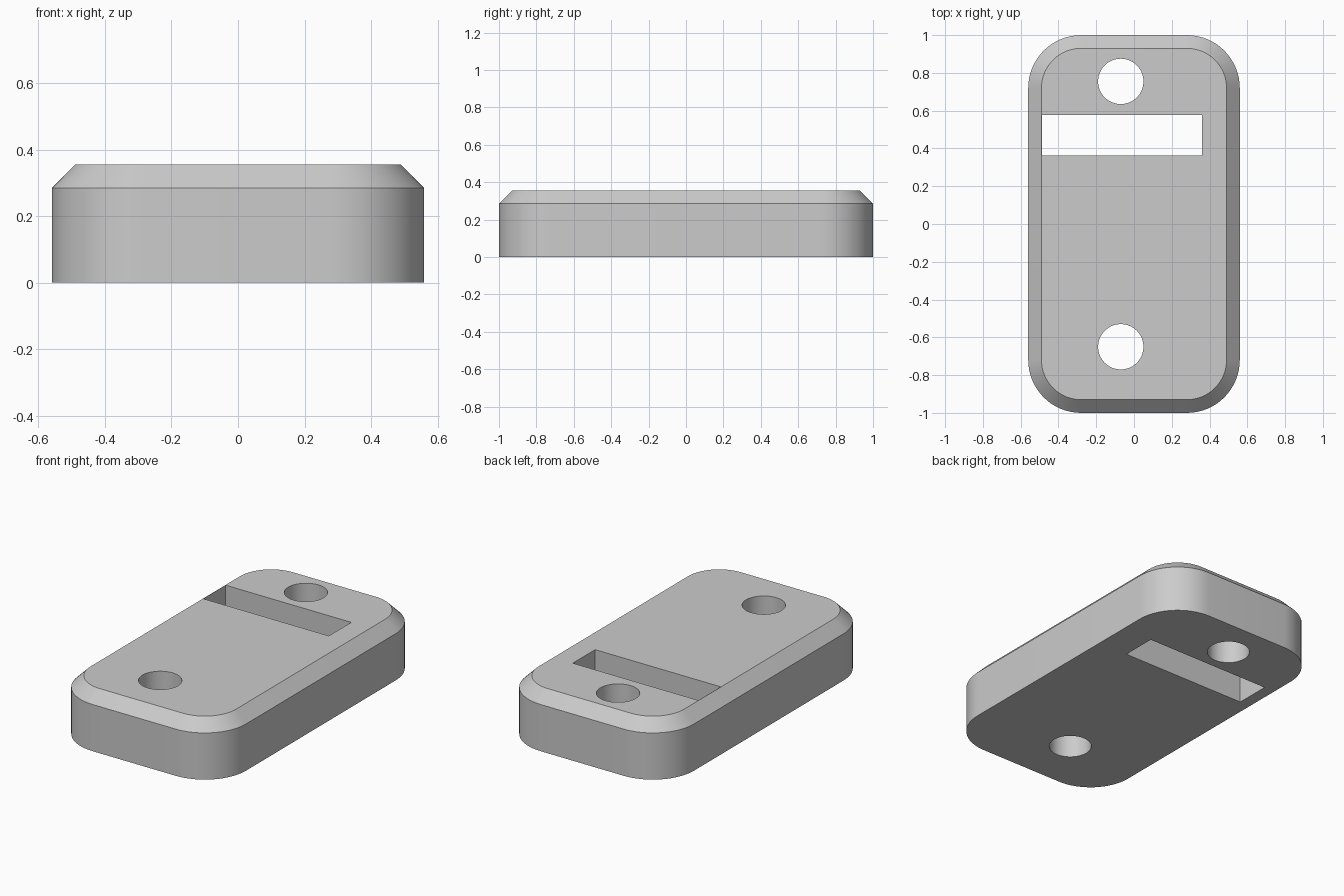
import bpy, bmesh, math

if "Cube" in bpy.data.objects:
    bpy.data.objects.remove(bpy.data.objects["Cube"])

W, L, H = 0.56, 1.0, 0.355      # half width, half length, height
CH, R = 0.07, 0.28              # top chamfer, corner radius

grey = bpy.data.materials.new("light grey")
grey.diffuse_color = (0.6, 0.6, 0.6, 1)
grey.use_nodes = True
grey.node_tree.nodes["Principled BSDF"].inputs["Base Color"].default_value = grey.diffuse_color


def ring(bm, inset, z, steps=16):
    """Rounded rectangle of vertices at height z."""
    r = R - inset
    verts = []
    for q, (sx, sy) in enumerate([(1, 1), (-1, 1), (-1, -1), (1, -1)]):
        for i in range(steps + 1):
            a = math.pi / 2 * (q + i / steps)
            verts.append(bm.verts.new((sx * (W - R) + r * math.cos(a),
                                       sy * (L - R) + r * math.sin(a), z)))
    return verts


# Plate body: straight wall with chamfered top edge
bm = bmesh.new()
rings = [ring(bm, 0, 0), ring(bm, 0, H - CH), ring(bm, CH, H)]
n = len(rings[0])
for a, b in zip(rings, rings[1:]):
    for i in range(n):
        j = (i + 1) % n
        bm.faces.new((a[i], a[j], b[j], b[i]))
bm.faces.new(rings[0][::-1])
bm.faces.new(rings[-1])
mesh = bpy.data.meshes.new("plate")
bm.to_mesh(mesh)
bm.free()
plate = bpy.data.objects.new("plate", mesh)
bpy.context.collection.objects.link(plate)
mesh.materials.append(grey)

# Cutters: two screw holes and a strap slot, all straight through
cutters = []
for name, y in (("rear_hole_cutter", 0.755), ("front_hole_cutter", -0.65)):
    bpy.ops.mesh.primitive_cylinder_add(vertices=64, radius=0.12, depth=1,
                                        location=(-0.07, y, 0.2))
    bpy.context.object.name = name
    cutters.append(bpy.context.object)
bpy.ops.mesh.primitive_cube_add(size=1, location=(-0.064, 0.47, 0.2))
slot = bpy.context.object
slot.name = "slot_cutter"
slot.scale = (0.848, 0.216, 1)
cutters.append(slot)

for c in cutters:
    c.data.materials.append(grey)
    c.hide_render = True
    c.hide_set(True)
    m = plate.modifiers.new(c.name, 'BOOLEAN')
    m.operation, m.solver, m.object = 'DIFFERENCE', 'EXACT', c

# Apply the cuts, then smooth the rounded walls and keep the edges crisp
bpy.ops.object.select_all(action='DESELECT')
bpy.context.view_layer.objects.active = plate
plate.select_set(True)
for c in cutters:
    bpy.ops.object.modifier_apply(modifier=c.name)
    bpy.data.objects.remove(c)
bpy.ops.object.shade_smooth_by_angle(angle=math.radians(30))
